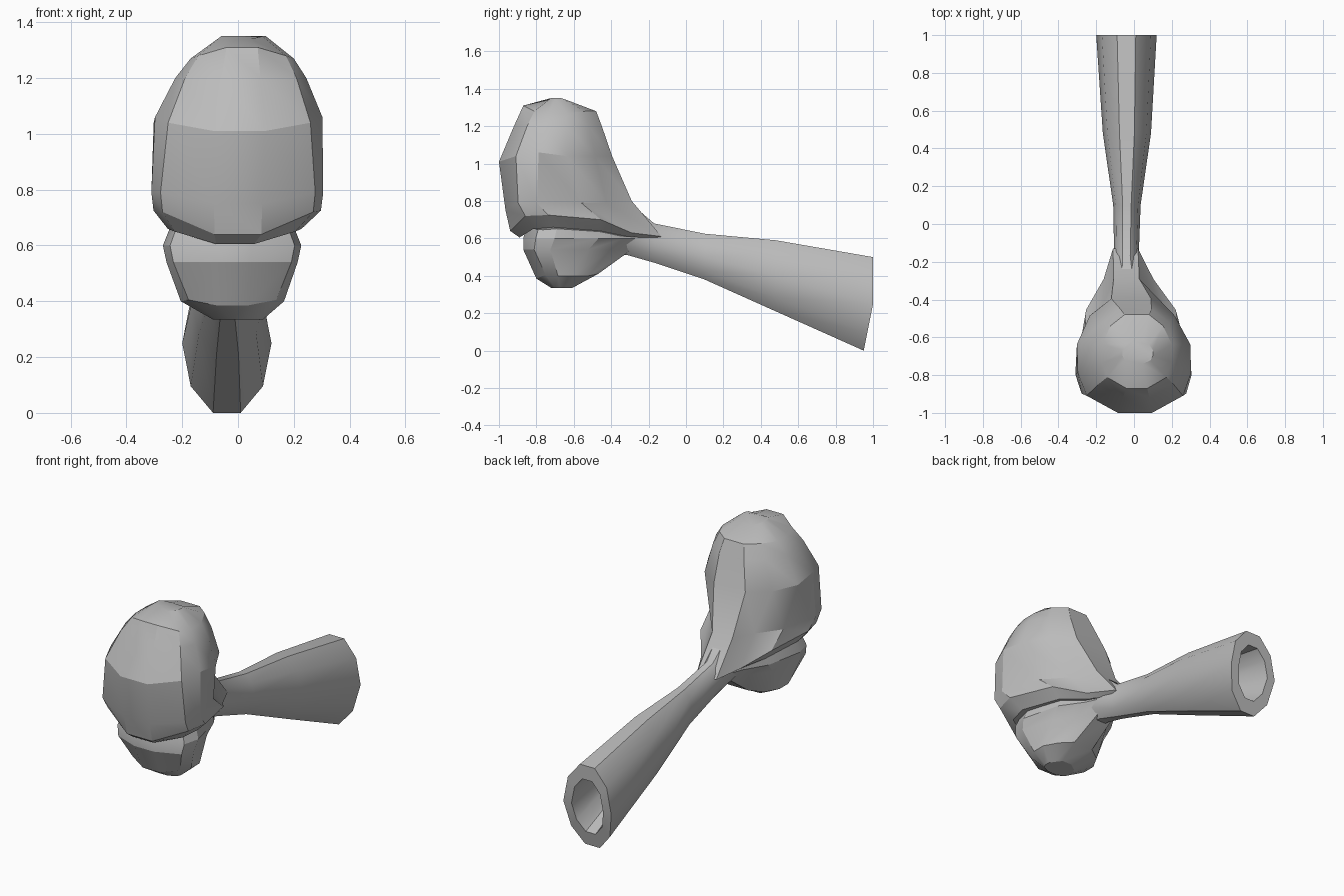
import bpy, bmesh, math

cube = bpy.data.objects.get("Cube")
if cube:
    bpy.data.objects.remove(cube, do_unlink=True)

grey = bpy.data.materials.new("plain grey")
grey.use_nodes = True
grey.diffuse_color = (0.5, 0.5, 0.5, 1)
grey.node_tree.nodes["Principled BSDF"].inputs["Base Color"].default_value = (0.5, 0.5, 0.5, 1)

# Half outlines in plan: (fraction front to back, half width)
OVAL = [(0, .3), (.15, .85), (.35, 1), (.6, 1), (.85, .75), (1, .35)]
TEAR = [(0, .28), (.1, .9), (.25, 1), (.6, .79), (.8, .44), (1, .22)]


def plan_ring(plan, z, cx, rx, y0, y1, lift=(0,) * 6, skew=0):
    """Closed ring from a half outline; lift bends it, skew moves its tail sideways."""
    half = [(cx + skew * t * t, w * rx, y0 + t * (y1 - y0), z + h)
            for (t, w), h in zip(plan, lift)]
    right = [(c - x, y, h) for c, x, y, h in half]
    left = [(c + x, y, h) for c, x, y, h in reversed(half)]
    return right + left


def tube_ring(y, z0, z1, x0, x1, lean=0, scale=1):
    """Ten-sided ring across the handle; lean pulls its lower part forward."""
    ring = []
    for i in range(10):
        a = i * math.pi / 5
        c, s = math.cos(a) * scale, math.sin(a) * scale / math.cos(math.pi / 10)
        ring.append(((x0 + x1) / 2 + c * (x1 - x0) / 2,
                     y + lean * min(s, 0),
                     (z0 + z1) / 2 + s * (z1 - z0) / 2))
    return ring


def loft(name, rings, smooth):
    bm = bmesh.new()
    loops = [[bm.verts.new(p) for p in r] for r in rings]
    for a, b in zip(loops, loops[1:]):
        n = len(a)
        for i in range(n):
            j = (i + 1) % n
            bm.faces.new((a[i], a[j], b[j], b[i]))
    bm.faces.new(loops[0])
    bm.faces.new(loops[-1])
    bmesh.ops.recalc_face_normals(bm, faces=bm.faces)
    mesh = bpy.data.meshes.new(name)
    bm.to_mesh(mesh)
    bm.free()
    mesh.materials.append(grey)
    ob = bpy.data.objects.new(name, mesh)
    bpy.context.collection.objects.link(ob)
    bpy.ops.object.select_all(action='DESELECT')
    ob.select_set(True)
    bpy.context.view_layer.objects.active = ob
    bpy.ops.object.shade_smooth_by_angle(angle=math.radians(smooth))


# Tall upper dome with an arched, overhanging rim
arch = (-.08, 0, .005, -.02, -.09, -.11)
loft("upper_dome", [
    plan_ring(TEAR, .66, -.01, .24, -.89, -.17, (-.055, -.01, 0, -.02, -.05, -.06), -.03),
    plan_ring(TEAR, .72, 0, .3, -.94, -.13, arch, -.045),
    plan_ring(TEAR, .79, 0, .308, -.965, -.29, (-.04, 0, 0, 0, 0, .01), -.04),
    plan_ring(OVAL, 1.04, .005, .3, -1, -.395, (-.03, 0, .02, 0, 0, 0), -.02),
    plan_ring(OVAL, 1.2, .01, .235, -.92, -.45),
    plan_ring(OVAL, 1.28, .015, .185, -.87, -.48, (.03, 0, -.01, -.01, 0, 0)),
    plan_ring(OVAL, 1.35, .02, .08, -.74, -.62, (-.01, 0, 0, 0, -.01, -.02)),
], 26)

# Shallow bowl under the dome, its tail running into the handle
loft("lower_bowl", [
    plan_ring(TEAR, .67, -.02, .22, -.85, -.2, skew=-.02),
    plan_ring(TEAR, .6, -.02, .248, -.87, -.2, skew=-.02),
    plan_ring(TEAR, .54, -.02, .235, -.87, -.29, skew=-.02),
    plan_ring(OVAL, .4, -.02, .185, -.8, -.47, (-.015, .005, 0, 0, 0, .01)),
    plan_ring(OVAL, .335, 0, .09, -.72, -.59, (0, 0, 0, 0, 0, .01)),
], 24)

# Flared handle, hollow at its far end
loft("handle", [
    tube_ring(-.5, .52, .9, -.15, .1),
    tube_ring(-.31, .51, .8, -.135, .065),
    tube_ring(-.17, .47, .68, -.105, .025),
    tube_ring(.1, .38, .625, -.11, .035),
    tube_ring(.48, .21, .59, -.165, .09),
    tube_ring(1, 0, .5, -.2, .12, .05),
    tube_ring(1, 0, .5, -.2, .12, .05, .66),
    tube_ring(.6, .16, .57, -.17, .09, 0, .55),
], 38)
